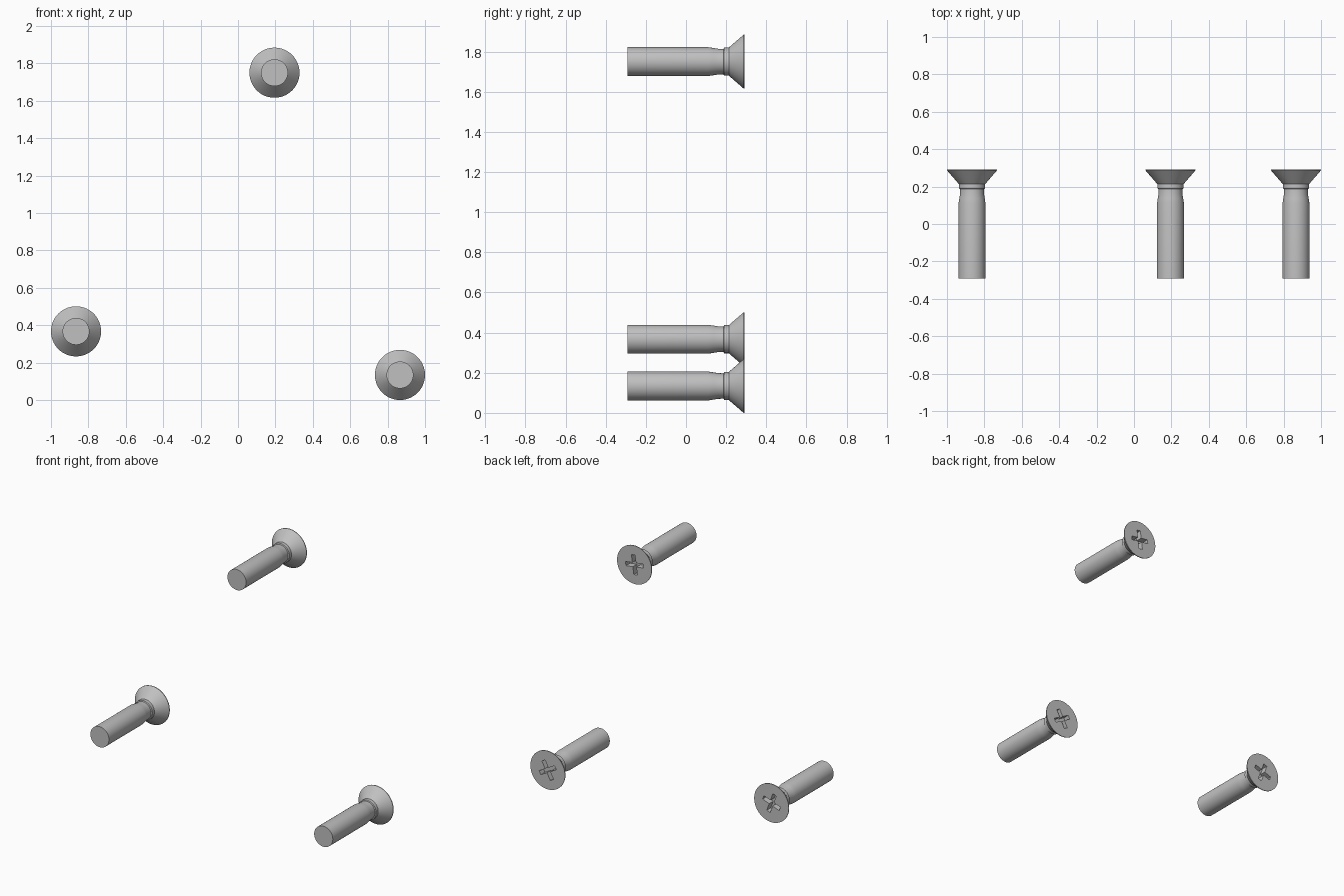
import bpy
import bmesh
import math
from mathutils import Matrix

cube = bpy.data.objects.get("Cube")
if cube:
    bpy.data.objects.remove(cube)

steel = bpy.data.materials.new("grey steel")
steel.use_nodes = True
STEEL = (0.53, 0.53, 0.53, 1)
steel.diffuse_color = STEEL
steel.node_tree.nodes["Principled BSDF"].inputs["Base Color"].default_value = STEEL

# Radius and y position from the shaft tip to the flat head
PROFILE = [(0, -0.292), (0.072, -0.292), (0.072, 0.11), (0.068, 0.137), (0.064, 0.16),
           (0.063, 0.187), (0.07, 0.19), (0.07, 0.213), (0.134, 0.287),
           (0.134, 0.292), (0, 0.292)]


def finish(name, bm):
    mesh = bpy.data.meshes.new(name)
    bmesh.ops.recalc_face_normals(bm, faces=bm.faces)
    bm.to_mesh(mesh)
    bm.free()
    mesh.materials.append(steel)
    obj = bpy.data.objects.new(name, mesh)
    bpy.context.collection.objects.link(obj)
    return obj


def lathe(name):
    bm = bmesh.new()
    verts = [bm.verts.new((r, y, 0)) for r, y in PROFILE]
    edges = [bm.edges.new(pair) for pair in zip(verts, verts[1:])]
    bmesh.ops.spin(bm, geom=verts + edges, cent=(0, 0, 0), axis=(0, 1, 0),
                   angle=math.tau, steps=48)
    bmesh.ops.remove_doubles(bm, verts=bm.verts, dist=0.0005)
    return finish(name, bm)


def cross_cutter(name):
    # Plus-shaped outline, pushed inward from just above the head
    bm = bmesh.new()
    half, reach = 0.014, 0.068
    corners = []
    for i in range(4):
        turn = Matrix.Rotation(i * math.pi / 2, 3, 'Y')
        for x, z in ((reach, half), (reach, -half), (half, -half)):
            corners.append(bm.verts.new(turn @ Matrix.Translation((x, 0.32, z)).translation))
    face = bm.faces.new(corners)
    side = bmesh.ops.extrude_face_region(bm, geom=[face])["geom"]
    moved = [v for v in side if isinstance(v, bmesh.types.BMVert)]
    bmesh.ops.translate(bm, verts=moved, vec=(0, -0.073, 0))
    return finish(name, bm)


def screw(name, x, z, angle):
    body = lathe(name)
    cutter = cross_cutter(name + "_recess_cutter")
    cut = body.modifiers.new("cross recess", 'BOOLEAN')
    cut.operation = 'DIFFERENCE'
    cut.solver = 'EXACT'
    cut.object = cutter
    bpy.ops.object.select_all(action='DESELECT')
    body.select_set(True)
    bpy.context.view_layer.objects.active = body
    bpy.ops.object.modifier_apply(modifier=cut.name)
    bpy.data.objects.remove(cutter)
    bpy.ops.object.shade_smooth_by_angle(angle=math.radians(25))
    body.location = (x, 0, z)
    body.rotation_euler.y = -math.radians(angle)


screw("top_screw", 0.195, 1.75, -8)
screw("left_screw", 0.866, 0.134, -29)
screw("right_screw", -0.866, 0.367, 20)
